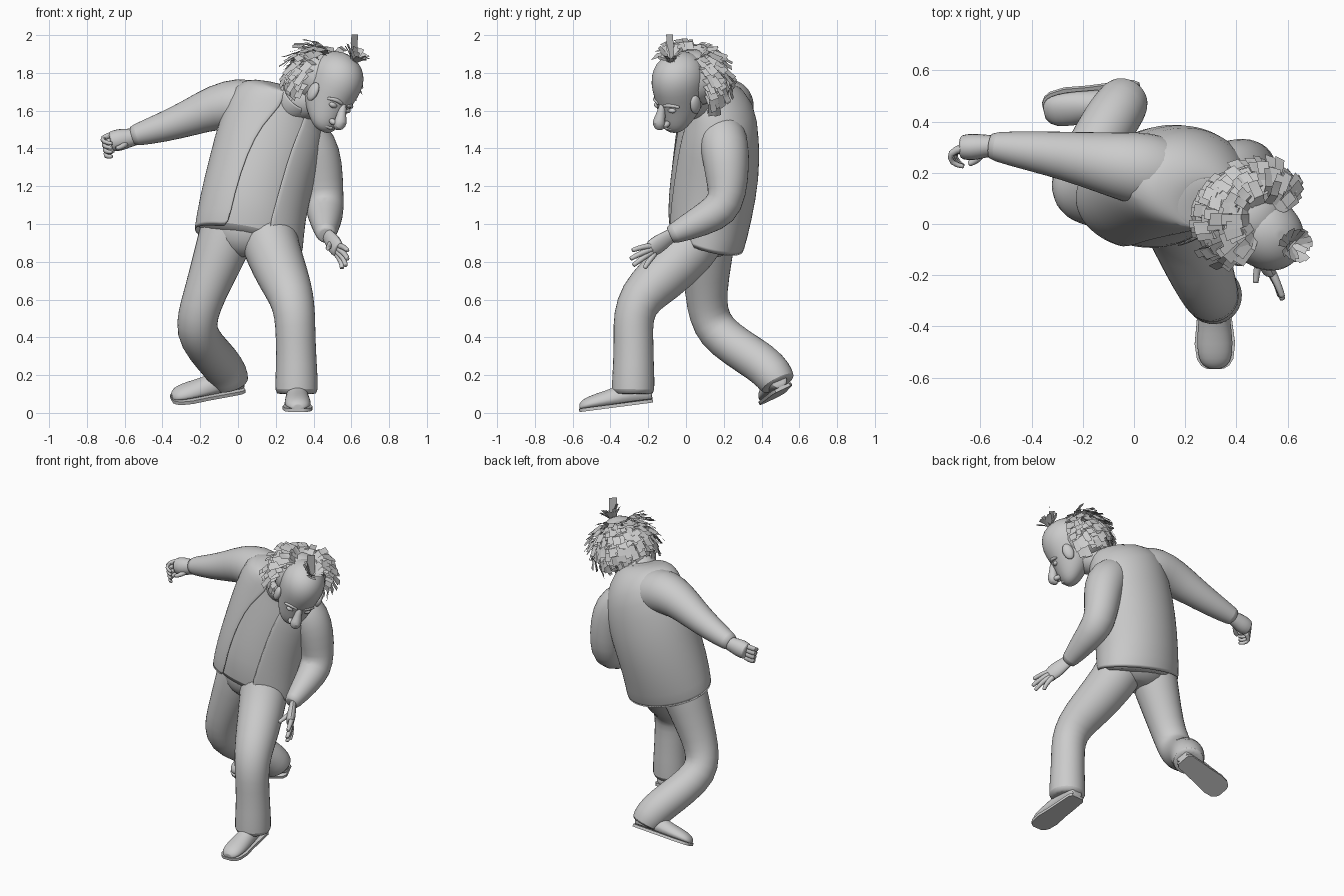
import bpy, bmesh, random
from math import sin, cos, acos, pi, radians
from mathutils import Vector, Matrix

random.seed(4)
if "Cube" in bpy.data.objects:
    bpy.data.objects.remove(bpy.data.objects["Cube"])

grey = bpy.data.materials.new("clay_grey")
grey.use_nodes = True
grey.diffuse_color = (0.6, 0.6, 0.6, 1)
grey.node_tree.nodes["Principled BSDF"].inputs["Base Color"].default_value = grey.diffuse_color


def finish(name, bm, matrix=None, sub=0, solid=0, angle=50):
    if matrix:
        bm.transform(matrix)
    bmesh.ops.recalc_face_normals(bm, faces=bm.faces)
    me = bpy.data.meshes.new(name)
    bm.to_mesh(me)
    bm.free()
    for p in me.polygons:
        p.use_smooth = True
    me.set_sharp_from_angle(angle=radians(angle))
    me.materials.append(grey)
    ob = bpy.data.objects.new(name, me)
    bpy.context.scene.collection.objects.link(ob)
    if solid:
        m = ob.modifiers.new("thickness", 'SOLIDIFY')
        m.thickness, m.offset = solid, -1
    if sub:
        m = ob.modifiers.new("smooth", 'SUBSURF')
        m.levels = m.render_levels = sub
    return ob


def inset(ring):
    mid = sum(ring, Vector()) / len(ring)
    return [p.lerp(mid, .2) for p in ring]


def loft(name, rings, closed=True, caps=True, **kw):
    if caps:
        rings = [inset(rings[0]), *rings, inset(rings[-1])]
    bm = bmesh.new()
    vs = [[bm.verts.new(p) for p in r] for r in rings]
    n = len(vs[0])
    for a, b in zip(vs, vs[1:]):
        for i in range(n if closed else n - 1):
            j = (i + 1) % n
            bm.faces.new((a[i], a[j], b[j], b[i]))
    if caps:
        bm.faces.new(vs[0])
        bm.faces.new(vs[-1])
    return finish(name, bm, **kw)


def tube(name, pts, side=(1, 0, 0), flat=1, n=16, **kw):
    """Sweep rings along points (x, y, z, radius)."""
    c = [Vector(p[:3]) for p in pts]
    u, old, rings = Vector(side), None, []
    for i, p in enumerate(pts):
        t = (c[min(i + 1, len(c) - 1)] - c[max(i - 1, 0)]).normalized()
        if old:
            u = old.rotation_difference(t) @ u
        u = (u - t * u.dot(t)).normalized()
        v, old = t.cross(u), t
        rings.append([c[i] + p[3] * (u * cos(a) + v * sin(a) * flat)
                      for a in (2 * pi * k / n for k in range(n))])
    kw.setdefault("sub", 1)
    return loft(name, rings, **kw)


def ball(name, loc, size, matrix):
    bm = bmesh.new()
    bmesh.ops.create_uvsphere(bm, u_segments=20, v_segments=12, radius=1)
    m = Matrix.Translation(loc) @ Matrix.Diagonal((*size, 1))
    return finish(name, bm, matrix @ m)


def frame(origin, forward, up):
    """Local -y points forward, local z points up."""
    y = -Vector(forward).normalized()
    x = y.cross(Vector(up)).normalized()
    m = Matrix((x, y, x.cross(y))).transposed().to_4x4()
    m.translation = origin
    return m


# Torso rings: x, y, z, rx, ry, slope in x, slope in y, cosines of the two jacket edges
TORSO = [(.055, .10, .905, .29, .205, -.2, -.28, -.37, .33),
         (.075, .12, 1.08, .28, .228, -.2, -.28, -.34, .45),
         (.13, .155, 1.3, .278, .235, -.25, -.25, -.29, .46),
         (.18, .168, 1.48, .275, .222, -.35, -.15, -.18, .47),
         (.215, .17, 1.63, .24, .2, -.5, -.05, .09, .6),
         (.26, .125, 1.705, .17, .145, -.4, .1, -.1, .6),
         (.3, .07, 1.705, .1, .1, -.3, .2, -.35, .5)]


def torso_ring(r, a0, a1, n, k):
    x, y, z, rx, ry, sx, sy = r[:7]
    out = []
    for i in range(n):
        a = a0 + (a1 - a0) * i / (n - 1)
        dx, dy = rx * k * cos(a), ry * k * sin(a)
        out.append(Vector((x + dx, y + dy, z + sx * dx + sy * dy)))
    return out


loft("jacket", [torso_ring(r, -acos(r[8]), 2 * pi - acos(r[7]), 33, 1) for r in TORSO],
     closed=False, caps=False, sub=1, solid=.01)
loft("shirt", [torso_ring(r, 0, 2 * pi * 31 / 32, 32, .95) for r in TORSO], sub=1)
tube("collar", [(.28, .08, 1.63, .112), (.33, .03, 1.685, .105)], caps=False, solid=.01)

# Sleeves
tube("right_sleeve", [(.18, .19, 1.57, .13), (.08, .205, 1.615, .148), (0, .22, 1.637, .145),
                      (-.12, .24, 1.62, .122), (-.26, .265, 1.56, .098),
                      (-.4, .285, 1.51, .08), (-.56, .305, 1.465, .057)])
tube("left_sleeve", [(.26, .18, 1.52, .1), (.34, .19, 1.485, .125), (.405, .205, 1.41, .132),
                     (.437, .215, 1.3, .122), (.455, .22, 1.16, .105), (.46, .19, 1.075, .104),
                     (.465, .08, 1.015, .086), (.465, -.085, .94, .052)])

# Trousers
tube("trouser_seat", [(.07, .12, 1.06, .23), (.06, .105, .94, .235), (.06, .1, .86, .18),
                      (.06, .1, .825, .1)], flat=.82)
tube("right_trouser_leg", [(-.04, .12, 1.0, .16), (-.1, .11, .83, .138), (-.18, .105, .62, .112),
                           (-.212, .12, .52, .11), (-.222, .16, .43, .112), (-.17, .27, .345, .11),
                           (-.095, .4, .265, .112), (-.05, .465, .2, .108), (-.035, .49, .15, .098)])
tube("left_trouser_leg", [(.15, .08, .98, .16), (.18, .02, .86, .152), (.245, -.14, .705, .138),
                          (.285, -.245, .61, .12), (.302, -.28, .51, .11), (.305, -.278, .4, .107),
                          (.31, -.278, .25, .11), (.31, -.28, .1, .12)])

# Shoes: stations of distance from heel, half width, height
SHOE = [(0, .04, .09), (.02, .055, .13), (.12, .062, .13), (.2, .066, .09),
        (.29, .076, .075), (.35, .068, .06), (.375, .052, .045), (.388, .03, .03)]


def shoe(name, m):
    arc = [pi * k / 10 for k in range(11)]
    loft(name + "_upper", [[Vector((w * cos(a), -d, .012 + h * sin(a) ** .7 if 0 < a < pi else .012))
                            for a in arc] for d, w, h in SHOE], sub=1, matrix=m)
    loft(name + "_sole", [[Vector((x * (w + .003), -d * 1.01, z))
                           for x, z in ((-1, 0), (0, 0), (1, 0), (1, .018), (0, .018), (-1, .018))]
                          for d, w, h in SHOE], matrix=m, angle=40)


shoe("left_shoe", frame((.31, -.175, .055), (.02, -1, -.13), (0, 0, 1)))
shoe("right_shoe", frame((.03, .515, .125), (-.95, -.17, -.15), (-.1, -.45, .9)))


# Hands: palm plus fingers given as point chains
def hand(name, palm, fingers, side, flat):
    tube(name + "_palm", palm, side=side, flat=flat, n=10)
    for i, pts in enumerate(fingers):
        tube(f"{name}_finger_{i + 1}",
             [(*p, .019 - .003 * k) for k, p in enumerate(pts)], n=8)


hand("left_hand", [(.465, -.06, .95, .038), (.485, -.1, .925, .044), (.51, -.15, .89, .056),
                   (.53, -.19, .865, .048)],
     [[(.53, -.17, .885), (.56, -.23, .88), (.58, -.285, .86)],
      [(.53, -.175, .87), (.565, -.24, .845), (.58, -.295, .815)],
      [(.525, -.175, .855), (.56, -.23, .82), (.57, -.28, .78)],
      [(.52, -.165, .845), (.55, -.2, .8), (.55, -.22, .765)],
      [(.5, -.12, .91), (.48, -.17, .88), (.475, -.23, .87)]], (0, .3, 1), .55)
hand("right_hand", [(-.53, .305, 1.465, .048), (-.58, .305, 1.455, .052), (-.63, .3, 1.445, .064),
                    (-.675, .3, 1.435, .056)],
     [[(-.66, .3, 1.475 - .027 * k), (-.725 + .004 * k, .28, 1.455 - .03 * k),
       (-.715 + .01 * k, .235, 1.435 - .027 * k), (-.665, .225, 1.425 - .022 * k)]
      for k in range(4)]
     + [[(-.59, .285, 1.43), (-.61, .25, 1.41), (-.645, .235, 1.4)]], (0, 0, 1), .9)

# Head, built upright and then tilted into place
HEAD = frame((.495, -.03, 1.72), (.595, -.715, -.37), (.405, -.056, .912))
tube("neck", [(.24, .14, 1.62, .1), (.33, .07, 1.645, .1), (.45, 0, 1.66, .1)])
SKULL = [(-.222, -.075, .03, .025), (-.21, -.07, .06, .05), (-.18, -.055, .085, .082),
         (-.13, -.025, .107, .118), (-.06, 0, .125, .146), (.02, 0, .138, .163),
         (.09, 0, .138, .158), (.145, 0, .112, .13), (.18, 0, .073, .087), (.196, 0, .025, .03)]
loft("head", [[Vector((rx * cos(a), yc + ry * sin(a), z)) for a in (pi * k / 12 for k in range(24))]
              for z, yc, rx, ry in SKULL], sub=1, matrix=HEAD)
tube("nose", [(0, -.13, -.03, .012), (0, -.146, -.06, .02), (0, -.16, -.1, .026),
              (0, -.178, -.128, .036), (0, -.176, -.152, .034), (0, -.16, -.168, .016)], matrix=HEAD)
tube("mouth", [(-.04, -.112, -.185, .006), (0, -.138, -.182, .013), (.04, -.112, -.185, .006)],
     matrix=HEAD)
for s, word in ((-1, "right"), (1, "left")):
    ball(word + "_eye", (s * .052, -.122, -.065), (.026, .02, .016), HEAD)
    ball(word + "_nostril", (s * .026, -.15, -.146), (.018, .024, .016), HEAD)
    ball(word + "_ear", (s * .135, -.025, -.05), (.02, .034, .052), HEAD)
    tube(word + "_brow", [(s * .018, -.143, -.04, .01), (s * .055, -.138, -.028, .013),
                          (s * .095, -.105, -.045, .007)], matrix=HEAD)

# Wreath of hair around the back of the head
ball("hair_mass", (0, .095, .02), (.165, .155, .15), HEAD)


def strip(bm, pts, across, width):
    rows = [[bm.verts.new(p + across * s * width) for s in (-.5, .5)] for p in pts]
    for a, b in zip(rows, rows[1:]):
        bm.faces.new((a[0], a[1], b[1], b[0]))


def hair_point(a, e, lift):
    n = Vector((sin(a) * cos(e), cos(a) * cos(e), sin(e)))
    return Vector((n.x * .165, .095 + n.y * .155, .02 + n.z * .15)) + n * lift


bm = bmesh.new()
for row in range(7):
    for k in range(26):
        a = radians(-112 + 224 * (k + random.random()) / 26)
        e = radians(-18 + row * 13.5) + random.uniform(-.1, .1)
        lift = random.uniform(.02, .042) * (1 + .6 * sin(a) ** 2)
        sweep = random.uniform(.2, .34)
        across = Vector((cos(a), -sin(a), random.uniform(-.25, .25)))
        strip(bm, [hair_point(a, e, 0), hair_point(a, e - sweep * .5, lift * .8),
                   hair_point(a, e - sweep, lift), hair_point(a, e - sweep * 1.5, lift * 1.4)],
              across, random.uniform(.03, .05))
finish("hair_wreath", bm, HEAD, angle=30)

# Tuft on the crown
bm = bmesh.new()
base = Vector((.01, -.055, .175))
for k in range(20):
    a = 2 * pi * k / 20
    d = Vector((cos(a) * .8, sin(a) * .8, random.uniform(.5, 1.3))).normalized()
    length = random.uniform(.08, .12)
    strip(bm, [base, base + d * length * .6, base + d * length - Vector((0, 0, .008))],
          Vector((-sin(a), cos(a), 0)), random.uniform(.018, .034))
d = Vector((-.26, .3, .9)).normalized()
strip(bm, [base, base + d * .08, base + d * .15], Vector((.95, .1, .25)).normalized(), .05)
finish("crown_tuft", bm, HEAD, angle=30)
